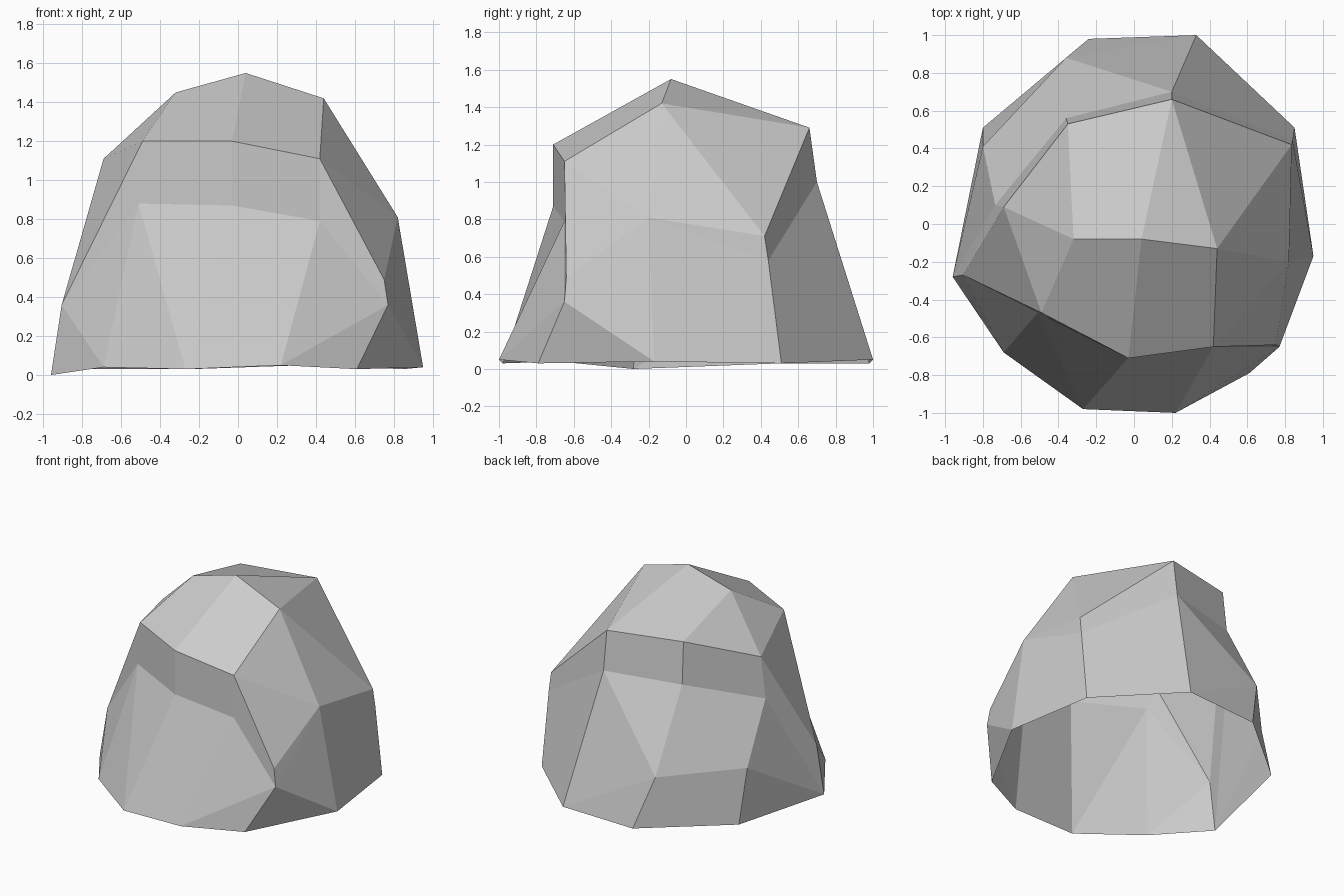
import bpy, bmesh

if "Cube" in bpy.data.objects:
    bpy.data.objects.remove(bpy.data.objects["Cube"])

# Corner points of the boulder, grouped by level
levels = {
    # open base ring, counter-clockwise from the left
    "base": [(-.96, -.28, 0), (-.69, -.68, .04), (-.27, -.98, .03), (.22, -1, .05), (.61, -.79, .03),
             (.95, -.17, .04), (.85, .51, .03), (.33, 1, .05), (-.24, .98, .03), (-.80, .51, .03)],
    # left corner and lower edge of the ledge, front to back left
    "low": [(-.905, -.27, .36), (-.51, -.47, .88), (-.03, -.71, .87), (.42, -.65, .79), (.77, -.65, .36),
            (.82, -.20, .81), (.84, .44, .58), (.20, .70, 1.0), (-.36, .56, .99), (-.735, .10, .81)],
    # upper edge of the ledge, front then back
    "up": [(-.49, -.47, 1.2), (-.03, -.71, 1.2), (.42, -.65, 1.11), (.75, -.64, .49),
           (.835, .42, .71), (.20, .66, 1.29), (-.35, .53, 1.30), (-.69, .09, 1.11)],
    # bulge at the back left
    "bulge": [(-.36, .88, .41), (-.80, .41, .42)],
    # crown
    "top": [(-.32, -.08, 1.45), (.04, -.08, 1.55), (.44, -.13, 1.42)],
}

bm = bmesh.new()
V = {key: [bm.verts.new(p) for p in pts] for key, pts in levels.items()}
B, L, U, G, T = (V[k] for k in ("base", "low", "up", "bulge", "top"))


def strip(*columns):
    """Bridge neighbouring (lower, upper) columns; a shared corner gives a triangle."""
    for (a, b), (c, d) in zip(columns, columns[1:]):
        corners = list(dict.fromkeys((a, c, d, b)))
        if len(corners) > 2:
            bm.faces.new(corners)


# skirt, from the ground to the ledge
strip((B[0], L[0]), (B[1], L[0]), (B[1], L[1]), (B[2], L[1]), (B[2], L[2]), (B[3], L[3]),
      (B[3], L[4]), (B[4], L[4]), (B[5], L[4]), (B[5], L[5]), (B[6], L[6]), (B[7], L[7]),
      (B[7], G[0]), (B[8], G[0]), (B[9], G[1]), (B[0], G[1]), (B[0], L[9]), (B[0], L[0]))
strip((G[0], L[7]), (G[0], L[8]), (G[1], L[9]))

# ledge band
band_top = [L[0], *U[:4], L[5], *U[4:]]
strip(*zip(L + L[:1], band_top + band_top[:1]))

# crown
strip((L[0], U[7]), (U[0], U[7]), (U[0], T[0]), (U[1], T[1]), (U[2], T[2]), (L[5], T[2]),
      (U[4], T[2]), (U[5], T[2]), (U[5], T[1]), (U[6], T[0]), (U[7], T[0]))
bm.faces.new((U[2], U[3], L[5]))

mesh = bpy.data.meshes.new("boulder")
bm.to_mesh(mesh)
bm.free()

stone = bpy.data.materials.new("stone_grey")
stone.diffuse_color = (.6, .6, .6, 1)
stone.use_nodes = True
stone.node_tree.nodes["Principled BSDF"].inputs["Base Color"].default_value = stone.diffuse_color
mesh.materials.append(stone)
boulder = bpy.data.objects.new("boulder", mesh)
bpy.context.collection.objects.link(boulder)
